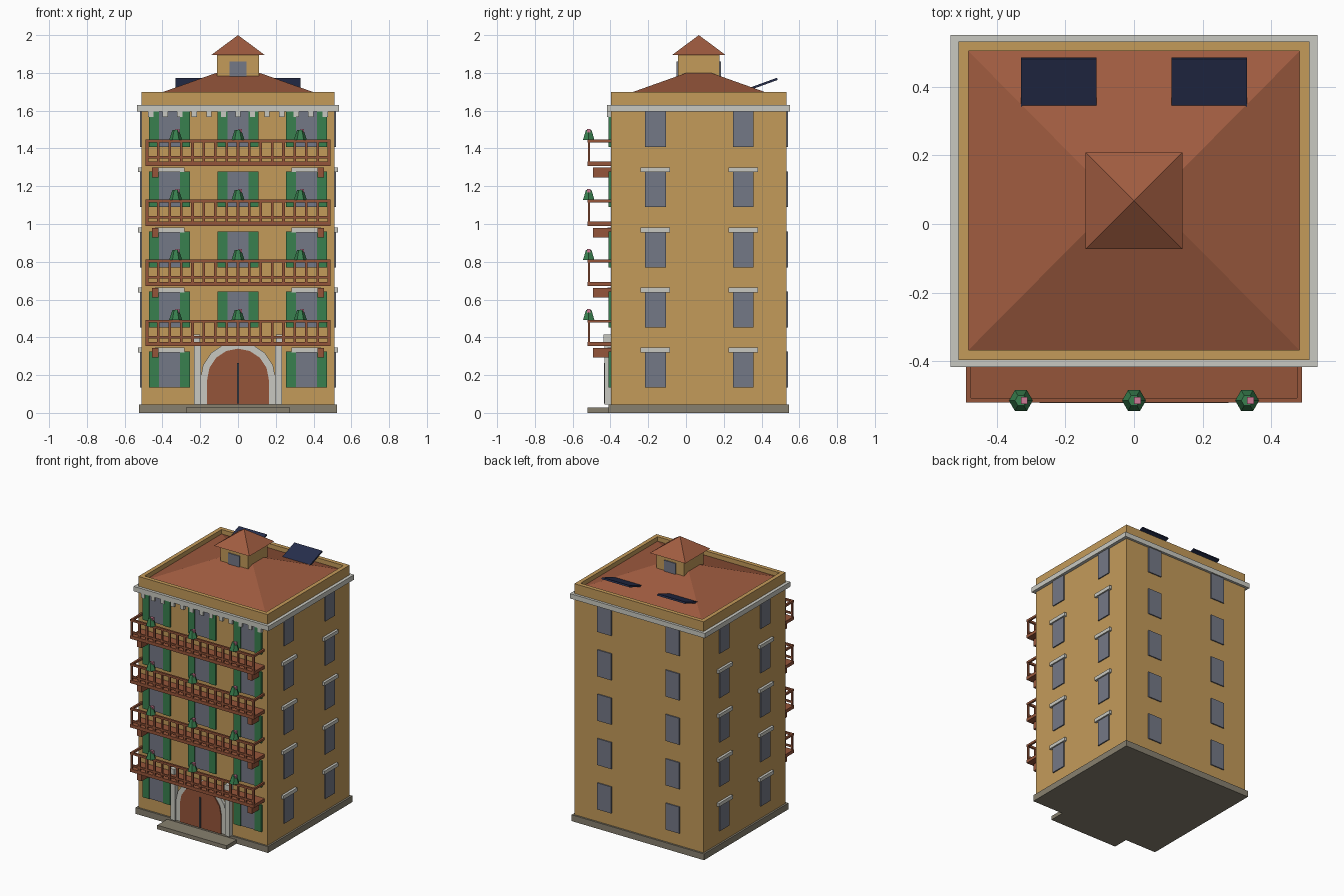
import bpy, bmesh, math
from mathutils import Matrix, Vector

if "Cube" in bpy.data.objects:
    bpy.data.objects.remove(bpy.data.objects["Cube"])


def material(name, hexcode):
    m = bpy.data.materials.new(name)
    rgb = [int(hexcode[i:i + 2], 16) / 255 for i in (0, 2, 4)]
    m.diffuse_color = [((c + 0.055) / 1.055) ** 2.4 if c > 0.04 else c / 12.92 for c in rgb] + [1]
    m.use_nodes = True
    m.node_tree.nodes["Principled BSDF"].inputs["Base Color"].default_value = m.diffuse_color
    return m


WALL = material("ochre_plaster", "C49B5A")
ROOF = material("terracotta", "A05C40")
WOOD = material("brown_wood", "95553A")
TRIM = material("pale_stone", "C9C9C1")
STONE = material("grey_stone", "87806F")
GREEN = material("leaf_green", "38804F")
GLASS = material("grey_glass", "747886")
NAVY = material("navy_panel", "262E4C")
PINK = material("pink_flower", "CC7A96")
DARK = material("dark_metal", "4A4D55")


def finish(bm, name, mat):
    bmesh.ops.recalc_face_normals(bm, faces=bm.faces)
    me = bpy.data.meshes.new(name)
    bm.to_mesh(me)
    bm.free()
    me.materials.append(mat)
    ob = bpy.data.objects.new(name, me)
    bpy.context.collection.objects.link(ob)
    return ob


def boxes(name, mat, spans):
    """One object made of boxes, each given as x0, x1, y0, y1, z0, z1."""
    bm = bmesh.new()
    for x0, x1, y0, y1, z0, z1 in spans:
        mid = Vector((x0 + x1, y0 + y1, z0 + z1)) / 2
        size = Matrix.Diagonal((abs(x1 - x0), abs(y1 - y0), abs(z1 - z0), 1))
        bmesh.ops.create_cube(bm, size=1, matrix=Matrix.Translation(mid) @ size)
    return finish(bm, name, mat)


def frustum(name, mat, cy, base, top):
    """Rectangular frustum; base and top are half x, half y, z."""
    bm = bmesh.new()
    rings = [[bm.verts.new((sx * hx, cy + sy * hy, z))
              for sx, sy in ((-1, -1), (1, -1), (1, 1), (-1, 1))] for hx, hy, z in (base, top)]
    bm.faces.new(rings[0])
    bm.faces.new(rings[1])
    for i in range(4):
        j = (i + 1) % 4
        bm.faces.new((rings[0][i], rings[0][j], rings[1][j], rings[1][i]))
    bmesh.ops.remove_doubles(bm, verts=bm.verts, dist=0.0005)
    return finish(bm, name, mat)


def extruded(name, mat, outline, y0, y1):
    """Extrude an outline in the xz plane from y0 to y1."""
    bm = bmesh.new()
    face = bm.faces.new([bm.verts.new((x, y0, z)) for x, z in outline])
    new = bmesh.ops.extrude_face_region(bm, geom=[face])["geom"]
    bmesh.ops.translate(bm, vec=(0, y1 - y0, 0), verts=[v for v in new if isinstance(v, bmesh.types.BMVert)])
    return finish(bm, name, mat)


STEP = 0.318                        # storey height
X, F, B = 0.512, -0.397, 0.533      # wall half width, front and back
CY = (F + B) / 2
FLOORS = [STEP * i for i in range(5)]
BALCONIES = FLOORS[:4]

# Main block, base, doorstep, cornice and parapet
boxes("walls", WALL, [(-X, X, F, B, 0.04, 1.66)])
boxes("plinth", STONE, [(-0.525, 0.525, F - 0.013, B + 0.013, 0, 0.045)])
boxes("doorstep", STONE, [(-0.275, 0.275, -0.522, F, 0, 0.028)])
boxes("cornice", TRIM, [(-0.535, 0.535, F - 0.02, B + 0.018, 1.595, 1.63)])
boxes("cornice_blocks", TRIM, [(x - 0.014, x + 0.014, F - 0.02, F + 0.005, 1.566, 1.596)
                               for x in (-0.462 + 0.077 * i for i in range(13))])
T = 0.029
boxes("parapet", WALL, [(-X, X, F, F + T, 1.63, 1.7), (-X, X, B - T, B, 1.63, 1.7),
                        (-X, T - X, F + T, B - T, 1.63, 1.7), (X - T, X, F + T, B - T, 1.63, 1.7)])

# Hipped roof and roof turret
frustum("main_roof", ROOF, CY, (X - T, CY - F - T, 1.668), (0.115, 0.065, 1.8))
boxes("turret", WALL, [(-0.11, 0.11, CY - 0.11, CY + 0.11, 1.7, 1.9)])
frustum("turret_roof", ROOF, CY, (0.141, 0.141, 1.895), (0, 0, 2.0))
boxes("turret_windows", GLASS, [(-0.045, 0.045, CY + s * 0.105, CY + s * 0.117, 1.776, 1.86)
                                for s in (-1, 1)])

# Tilted solar panels
for s in (-1, 1):
    panel = boxes("solar_panel", NAVY, [(-0.11, 0.11, -0.077, 0.077, -0.006, 0.006)])
    panel.location = (s * 0.22, 0.411, 1.742)
    panel.rotation_euler.x = math.radians(20)

# Windows on the sides and back, with lintels on the sides
glass, lintels = [], []
for f in FLOORS:
    z0, z1 = 0.135 + f, 0.325 + f
    for s in (-1, 1):
        glass.append((s * 0.27 - 0.055, s * 0.27 + 0.055, B - 0.01, B + 0.008, z0, z1))
        for y in (-0.162, 0.303):
            glass.append((s * (X - 0.01), s * (X + 0.008), y - 0.055, y + 0.055, z0, z1))
            if f < 1.2:
                lintels.append((s * (X - 0.01), s * (X + 0.018), y - 0.078, y + 0.078, z1 - 0.005, z1 + 0.02))

# Front windows with shutters; the middle of the ground floor holds the door
shutters = []
for i, f in enumerate(FLOORS):
    z0, z1 = 0.135 + f, 0.325 + f
    for x in (-0.362, 0, 0.362):
        if x == 0 and i == 0:
            continue
        glass.append((x - 0.056, x + 0.056, F - 0.008, F + 0.01, z0, z1))
        for s in (-1, 1):
            shutters.append((x + s * 0.056, x + s * 0.109, F - 0.014, F + 0.01, z0, z1))
        if x and i < 4:
            lintels.append((x - 0.078, x + 0.078, F - 0.018, F + 0.01, z1 - 0.005, z1 + 0.02))
boxes("windows", GLASS, glass)
boxes("window_lintels", TRIM, lintels)
boxes("shutters", GREEN, shutters)


# Arched entrance with pilasters
def arch(r, spring=0.177, n=8):
    pts = [(r * math.cos(math.pi * i / n), spring + r * math.sin(math.pi * i / n)) for i in range(n + 1)]
    return pts + [(-r, 0.045), (r, 0.045)]


extruded("door_surround", TRIM, arch(0.2), F - 0.022, F + 0.01)
extruded("door", WOOD, arch(0.163), F - 0.029, F + 0.01)
boxes("door_bar", DARK, [(-0.005, 0.005, F - 0.037, F - 0.02, 0.05, 0.265)])
boxes("pilasters", TRIM, [(s * 0.197, s * 0.234, F - 0.034, F + 0.01, 0.045, 0.376) for s in (-1, 1)])
boxes("pilaster_caps", TRIM, [(s * 0.2, s * 0.238, F - 0.04, F + 0.01, 0.376, 0.415) for s in (-1, 1)])

# Balconies: slab, brackets, rails and balusters
W, Y = 0.49, -0.521
slabs, brackets, rails, balusters = [], [], [], []
for f in BALCONIES:
    slabs.append((-W, W, Y, F + 0.01, 0.353 + f, 0.376 + f))
    rails.append((-W, W, Y, Y + 0.014, 0.478 + f, 0.493 + f))
    rails.append((-W, W, Y + 0.002, Y + 0.012, 0.393 + f, 0.406 + f))
    for s in (-1, 1):
        brackets.append((s * 0.42, s * 0.455, -0.492, F + 0.01, 0.292 + f, 0.344 + f))
        rails.append((s * (W - 0.014), s * W, Y + 0.014, F + 0.01, 0.478 + f, 0.493 + f))
    for i in range(17):
        x = -0.482 + 0.06025 * i
        balusters.append((x - 0.007, x + 0.007, Y + 0.001, Y + 0.013, 0.37 + f, 0.48 + f))
boxes("balcony_slabs", WOOD, slabs)
boxes("balcony_brackets", WOOD, brackets)
boxes("balcony_rails", WOOD, rails)
boxes("balcony_balusters", WOOD, balusters)

# Six-sided plants with a flower on each handrail
bm, flowers = bmesh.new(), []
for f in BALCONIES:
    for x in (-0.33, 0, 0.33):
        bmesh.ops.create_cone(bm, cap_ends=True, segments=6, radius1=0.035, radius2=0.017, depth=0.053,
                              matrix=Matrix.Translation((x, -0.515, 0.5175 + f)) @ Matrix.Rotation(math.pi / 6, 4, 'Z'))
        flowers.append((x, x + 0.02, -0.525, -0.505, 0.53 + f, 0.549 + f))
finish(bm, "rail_plants", GREEN)
boxes("flowers", PINK, flowers)
